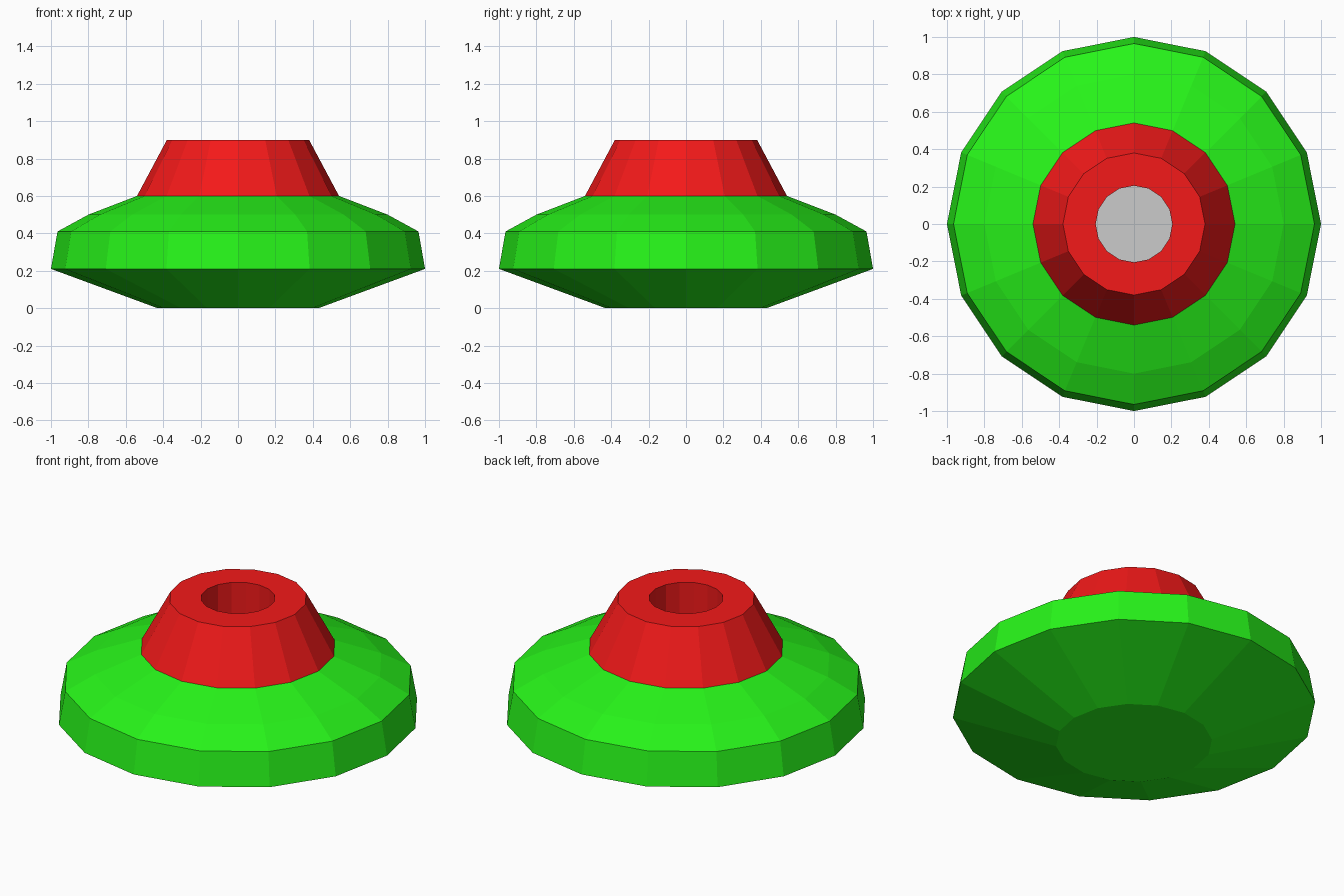
import bpy, bmesh
from math import cos, sin, pi

if "Cube" in bpy.data.objects:
    bpy.data.objects.remove(bpy.data.objects["Cube"])

SIDES = 16


def material(name, color):
    mat = bpy.data.materials.new(name)
    mat.diffuse_color = color
    mat.use_nodes = True
    mat.node_tree.nodes["Principled BSDF"].inputs["Base Color"].default_value = mat.diffuse_color
    return mat


def lathe(name, profile, mat=None, cap_first=False):
    """Spin (radius, z) points around z, optionally closing the first ring."""
    bm = bmesh.new()
    rings = [[bm.verts.new((r * cos(2 * pi * i / SIDES), r * sin(2 * pi * i / SIDES), z))
              for i in range(SIDES)] for r, z in profile]
    for a, b in zip(rings, rings[1:]):
        for i in range(SIDES):
            j = (i + 1) % SIDES
            bm.faces.new((a[i], a[j], b[j], b[i]))
    if cap_first:
        bm.faces.new(rings[0][::-1])
    mesh = bpy.data.meshes.new(name)
    bm.to_mesh(mesh)
    bm.free()
    obj = bpy.data.objects.new(name, mesh)
    bpy.context.collection.objects.link(obj)
    if mat:
        mesh.materials.append(mat)
    return obj


green = material("green", (0.02, 0.9, 0.01, 1))
red = material("red", (0.9, 0.01, 0.01, 1))

# Wide faceted dish, from flat underside up to the collar
lathe("dish", [(0.43, 0), (1, 0.21), (0.965, 0.41), (0.8, 0.5), (0.54, 0.6)],
      green, cap_first=True)

# Tapered collar with its rim and the inner wall of the socket
lathe("collar", [(0.54, 0.6), (0.38, 0.9), (0.205, 0.9), (0.205, 0.6)], red)

# Grey floor of the socket
bpy.ops.mesh.primitive_circle_add(vertices=SIDES, radius=0.205, fill_type='NGON',
                                  location=(0, 0, 0.6))
bpy.context.object.name = "socket_floor"
